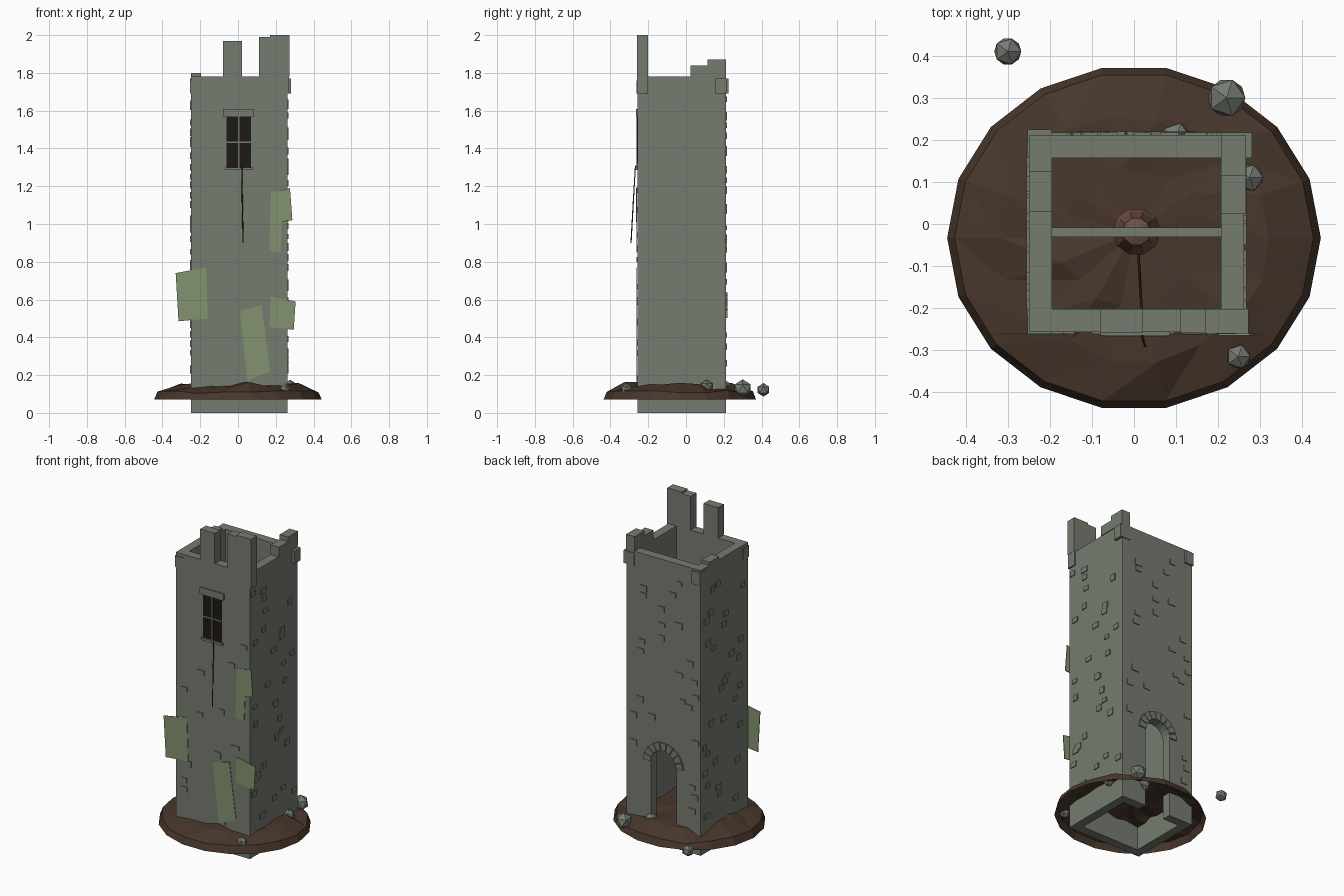
import bpy, bmesh, math, random
from mathutils import Vector

if "Cube" in bpy.data.objects:
    bpy.data.objects.remove(bpy.data.objects["Cube"])
random.seed(7)


def mat(name, rgb):
    m = bpy.data.materials.new(name)
    m.diffuse_color = (*rgb, 1)
    m.use_nodes = True
    m.node_tree.nodes["Principled BSDF"].inputs["Base Color"].default_value = m.diffuse_color
    return m


STONE = mat("stone", (0.18, 0.20, 0.165))
EARTH = mat("earth", (0.065, 0.038, 0.025))
MOSS = mat("moss", (0.23, 0.29, 0.16))
DARK = mat("dark", (0.012, 0.009, 0.008))
BRONZE = mat("bronze", (0.16, 0.08, 0.06))
ROPE = mat("rope", (0.06, 0.035, 0.02))


def finish(name, bm, m):
    bmesh.ops.recalc_face_normals(bm, faces=bm.faces)
    me = bpy.data.meshes.new(name)
    bm.to_mesh(me)
    bm.free()
    me.materials.append(m)
    ob = bpy.data.objects.new(name, me)
    bpy.context.collection.objects.link(ob)
    return ob


def add_box(bm, x0, x1, y0, y1, z0, z1):
    vs = bmesh.ops.create_cube(bm, size=1)["verts"]
    for v in vs:
        v.co = (x1 if v.co.x > 0 else x0, y1 if v.co.y > 0 else y0, z1 if v.co.z > 0 else z0)


def boxes(name, m, *dims):
    bm = bmesh.new()
    for d in dims:
        add_box(bm, *d)
    return finish(name, bm, m)


def slab(bm, pts, y0, y1):
    """Extrude an x-z outline from y0 to y1."""
    f = bm.faces.new([bm.verts.new((x, y0, z)) for x, z in pts])
    r = bmesh.ops.extrude_face_region(bm, geom=[f])
    for v in r["geom"]:
        if isinstance(v, bmesh.types.BMVert):
            v.co.y = y1


# Tower walls
X0, X1, Y0, Y1, TOP, T = -0.25, 0.262, -0.257, 0.212, 1.78, 0.055
boxes("front_wall", STONE, (X0, X1, Y0, Y0 + T, 0, TOP))
boxes("left_wall", STONE, (X0, X0 + T, Y0 + T, Y1 - T, 0, TOP))
boxes("right_wall", STONE, (X1 - T, X1, Y0 + T, Y1 - T, 0, TOP))

# Back wall with arched doorway
DX, DR, DZ = 0.005, 0.088, 0.50
arch = [(DX + DR * math.cos(math.pi * i / 10), DZ + DR * math.sin(math.pi * i / 10)) for i in range(11)]
bm = bmesh.new()
slab(bm, [(X1, 0), (X1, TOP), (X0, TOP), (X0, 0), (DX - DR, 0)] + arch[::-1] + [(DX + DR, 0)], Y1 - T, Y1)
finish("back_wall", bm, STONE)

# Arch stones round the doorway
bm = bmesh.new()
for i in range(9):
    a, b = (math.pi * (i + k) / 9 for k in (0.06, 0.94))
    slab(bm, [(DX + r * math.cos(t), DZ + r * math.sin(t))
              for r, t in ((DR, a), (DR + 0.05, a), (DR + 0.05, b), (DR, b))], Y1 - 0.02, Y1 + 0.008)
finish("arch_stones", bm, STONE)

# Broken battlements
boxes("front_merlons", STONE,
      (-0.08, 0.02, Y0 - 0.002, Y0 + T, TOP, 1.97), (0.11, 0.17, Y0 - 0.002, Y0 + T, TOP, 1.99),
      (0.17, 0.272, Y0 - 0.003, Y0 + T, TOP, 2.0))
boxes("side_merlons", STONE,
      (X1 - T, X1 + 0.004, 0.025, 0.115, TOP, 1.84), (X1 - T, X1 + 0.004, 0.115, Y1, TOP, 1.87),
      (X0, X0 + T, 0.03, 0.125, TOP, 1.80))
boxes("corner_blocks", STONE,
      (X0 - 0.003, X0 + T, Y0 - 0.004, Y0 + T, 1.69, 1.76), (X0 - 0.003, X0 + T, Y1 - T, Y1 + 0.012, 1.69, 1.77),
      (X1 - T, X1 + 0.018, Y1 - T, Y1 + 0.005, 1.69, 1.77), (X1 - T, X1 + 0.009, Y0 - 0.003, Y0 + T, 1.69, TOP))

# Raised stones scattered over each wall
bm = bmesh.new()
for side in range(4):
    lo, hi = (X0, X1) if side < 2 else (Y0, Y1)
    for i in range(16 if side == 0 else 30):
        w, h = random.uniform(0.035, 0.055), random.uniform(0.025, 0.04)
        u = random.uniform(lo + 0.01, hi - w - 0.01)
        z = 0.16 + (i + random.random()) * 1.5 / (16 if side == 0 else 30)
        if side < 2:
            if abs(u + w / 2 - DX) < 0.17 and (z < 0.66 if side else 1.22 < z < 1.63):
                continue
            y = (Y0, Y1)[side]
            add_box(bm, u, u + w, y - 0.005, y + 0.005, z, z + h)
        else:
            x = (X0, X1)[side - 2]
            add_box(bm, x - 0.005, x + 0.005, u, u + w, z, z + h)
finish("raised_stones", bm, STONE)

# Window panes, bars, lintel and sill
boxes("window_panes", DARK, (-0.06, 0.07, Y0 - 0.002, Y0 + 0.02, 1.30, 1.57))
boxes("window_frame", STONE,
      (0.0, 0.008, Y0 - 0.006, Y0, 1.30, 1.57), (-0.06, 0.07, Y0 - 0.006, Y0, 1.43, 1.438),
      (-0.08, 0.085, Y0 - 0.008, Y0 + 0.01, 1.57, 1.61), (-0.07, 0.08, Y0 - 0.01, Y0 + 0.01, 1.285, 1.30))

# Beam with hanging bell, rope out of the window
boxes("bell_beam", STONE, (X0 + T, X1 - T, -0.031, -0.008, 1.60, 1.625))
bm = bmesh.new()
prof = [(0.057, 1.45), (0.048, 1.48), (0.038, 1.54), (0.033, 1.585), (0.0, 1.60)]
vs = [bm.verts.new((r, 0, z)) for r, z in prof]
es = [bm.edges.new(p) for p in zip(vs, vs[1:])]
bmesh.ops.spin(bm, geom=vs + es, cent=(0, 0, 0), axis=(0, 0, 1), angle=math.tau, steps=10)
bmesh.ops.remove_doubles(bm, verts=bm.verts, dist=1e-4)
bmesh.ops.translate(bm, verts=bm.verts, vec=(0.006, -0.018, 0))
finish("bell", bm, BRONZE)

cu = bpy.data.curves.new("rope", "CURVE")
cu.dimensions = "3D"
cu.bevel_depth, cu.bevel_resolution = 0.003, 0
sp = cu.splines.new("POLY")
path = [(0.01, -0.06, 1.45), (0.018, -0.20, 1.34), (0.02, -0.268, 1.305), (0.023, -0.28, 1.1), (0.027, -0.291, 0.9)]
sp.points.add(len(path) - 1)
for p, c in zip(sp.points, path):
    p.co = (*c, 1)
cu.materials.append(ROPE)
bpy.context.collection.objects.link(bpy.data.objects.new("rope", cu))

# Moss patches on the front
patches = [
    [(-0.33, 0.74), (-0.17, 0.77), (-0.16, 0.50), (-0.315, 0.485)],
    [(0.01, 0.54), (0.125, 0.57), (0.17, 0.22), (0.05, 0.17)],
    [(0.175, 0.615), (0.305, 0.59), (0.295, 0.44), (0.165, 0.455)],
    [(0.175, 1.17), (0.24, 1.18), (0.225, 0.85), (0.165, 0.86)],
    [(0.20, 1.17), (0.275, 1.19), (0.288, 1.02), (0.21, 1.01)]]
bm = bmesh.new()
for i, p in enumerate(patches):
    slab(bm, p, -0.263 - (i == 4) * 0.002, -0.260)
finish("moss_patches", bm, MOSS)

# Earth mound: open faceted shell
N, bm, rings = 18, bmesh.new(), []
for k, (f, z, j) in enumerate([(1, 0.07, 0), (0.96, 0.11, 0.01), (0.72, 0.145, 0.018), (0.4, 0.155, 0.012)]):
    ring = []
    for i in range(N):
        a = math.tau * i / N
        g = f * random.uniform(0.94, 1.04) if k > 1 else f
        ring.append(bm.verts.new((0.444 * g * math.cos(a), -0.033 + 0.41 * g * math.sin(a),
                                  z + random.uniform(-j, j))))
    rings.append(ring)
peak = bm.verts.new((0, -0.02, 0.16))
for i in range(N):
    n = (i + 1) % N
    for a, b in zip(rings, rings[1:]):
        bm.faces.new((a[i], a[n], b[n]))
        bm.faces.new((a[i], b[n], b[i]))
    bm.faces.new((rings[-1][i], rings[-1][n], peak))
finish("earth_mound", bm, EARTH)

# Fallen rubble
for i, (x, y, z, r) in enumerate([(-0.30, 0.41, 0.122, 0.036), (0.22, 0.30, 0.128, 0.05), (0.248, -0.315, 0.125, 0.032),
                                  (0.275, 0.11, 0.14, 0.036), (0.10, 0.205, 0.135, 0.04)]):
    bm = bmesh.new()
    bmesh.ops.create_icosphere(bm, subdivisions=1, radius=r)
    bmesh.ops.translate(bm, verts=bm.verts, vec=Vector((x, y, z)))
    finish(f"rubble_{i + 1}", bm, STONE)
